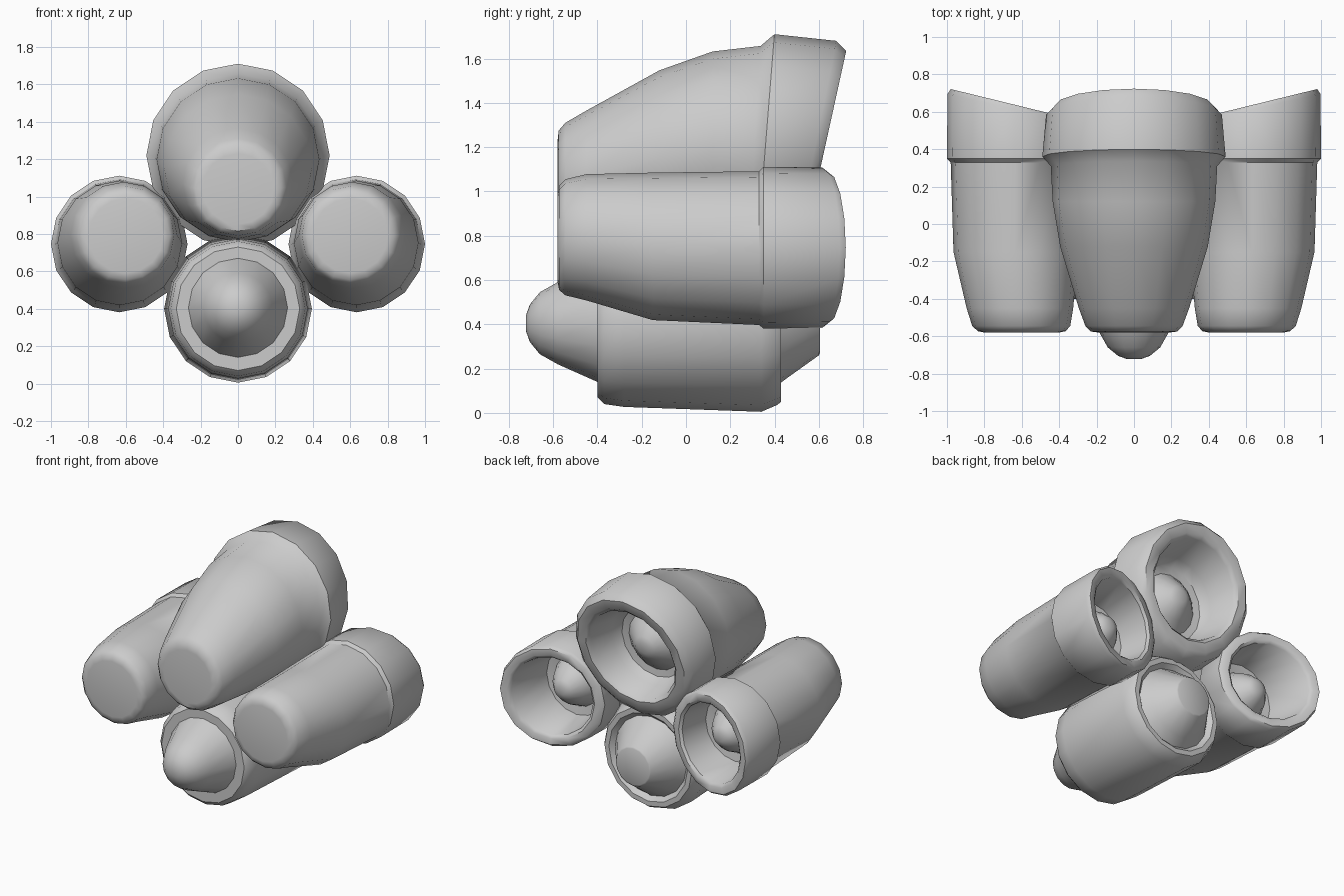
import bpy, bmesh, math

SIDES = 16

cube = bpy.data.objects.get("Cube")
if cube:
    bpy.data.objects.remove(cube, do_unlink=True)

grey = bpy.data.materials.new("plain_grey")
grey.use_nodes = True
GREY = (0.6, 0.6, 0.6, 1)
grey.diffuse_color = GREY
grey.node_tree.nodes["Principled BSDF"].inputs["Base Color"].default_value = GREY


def loft(name, rings, side=1, lean_x=False):
    """Skin rings of (y, radius, x, z, lean); lean skews a ring along y."""
    bm = bmesh.new()
    loops = []
    for y, r, x, z, lean in rings:
        loop = []
        for i in range(SIDES):
            a = math.tau * i / SIDES
            dx, dz = r * math.cos(a), r * math.sin(a)
            skew = lean * (dx if lean_x else dz)
            loop.append(bm.verts.new((side * (x + dx), y + skew, z + dz)))
        loops.append(loop)
    for a, b in zip(loops, loops[1:]):
        for i in range(SIDES):
            j = (i + 1) % SIDES
            bm.faces.new((a[i], a[j], b[j], b[i]))
    bm.faces.new(loops[0])
    bm.faces.new(loops[-1])
    bmesh.ops.recalc_face_normals(bm, faces=bm.faces)
    mesh = bpy.data.meshes.new(name)
    bm.to_mesh(mesh)
    bm.free()
    mesh.materials.append(grey)
    obj = bpy.data.objects.new(name, mesh)
    bpy.context.collection.objects.link(obj)
    bpy.ops.object.select_all(action="DESELECT")
    obj.select_set(True)
    bpy.context.view_layer.objects.active = obj
    bpy.ops.object.shade_smooth_by_angle(angle=math.radians(42))
    return obj


def centred(profile, x, z, lean=0):
    """Give (y, radius) pairs a shared centre and lean."""
    return [(y, r, x, z, lean) for y, r in profile]


# Large upper engine: rising cowl, slanted collar, hollow nozzle with a plug
upper = [
    (-.58, .19, 0, 1.04, 0), (-.575, .23, 0, 1.045, 0), (-.545, .26, 0, 1.05, 0),
    (-.45, .295, 0, 1.07, 0), (-.12, .395, 0, 1.152, 0), (.12, .435, 0, 1.197, 0),
    (.31, .445, 0, 1.212, .06), (.36, .49, 0, 1.22, .08), (.585, .47, 0, 1.21, .2),
    (.63, .425, 0, 1.21, .22),
]
upper += centred([(.63, .36), (.605, .335)], 0, 1.21, .22)
upper += centred([(.42, .30), (.36, .26), (.35, .21), (.42, .14), (.47, .08), (.485, .04)],
                 0, 1.21, .1)
loft("upper_engine", upper)

# Matching side engines: collars slanted towards the middle
outer = [
    (-.58, .20, .60, .79, 0), (-.573, .235, .60, .79, 0), (-.545, .262, .603, .793, 0),
    (-.45, .285, .61, .793, 0), (-.15, .333, .632, .752, 0), (.33, .347, .633, .744, 0),
    (.35, .365, .635, .746, 0), (.615, .362, .635, .746, .22),
]
outer += centred([(.637, .345), (.637, .30), (.62, .28)], .635, .746, .245)
outer += centred([(.34, .24), (.33, .18), (.43, .13), (.50, .07), (.515, .03)],
                 .635, .746)
for word, side in (("left", 1), ("right", -1)):
    loft(word + "_engine", outer, side, True)

# Lower engine: domed nose, drum body, blunt rear cone set in a shallow recess
nose = centred([(-.723, .035), (-.705, .085), (-.66, .14), (-.58, .185), (-.40, .265)],
               0, .405)
drum = centred([(-.40, .33), (-.37, .36), (-.28, .373), (.34, .395), (.41, .365),
                (.43, .35), (.43, .315), (.40, .285), (.46, .24), (.60, .14),
                (.605, .13)], 0, .4)
loft("lower_engine", nose + drum)
